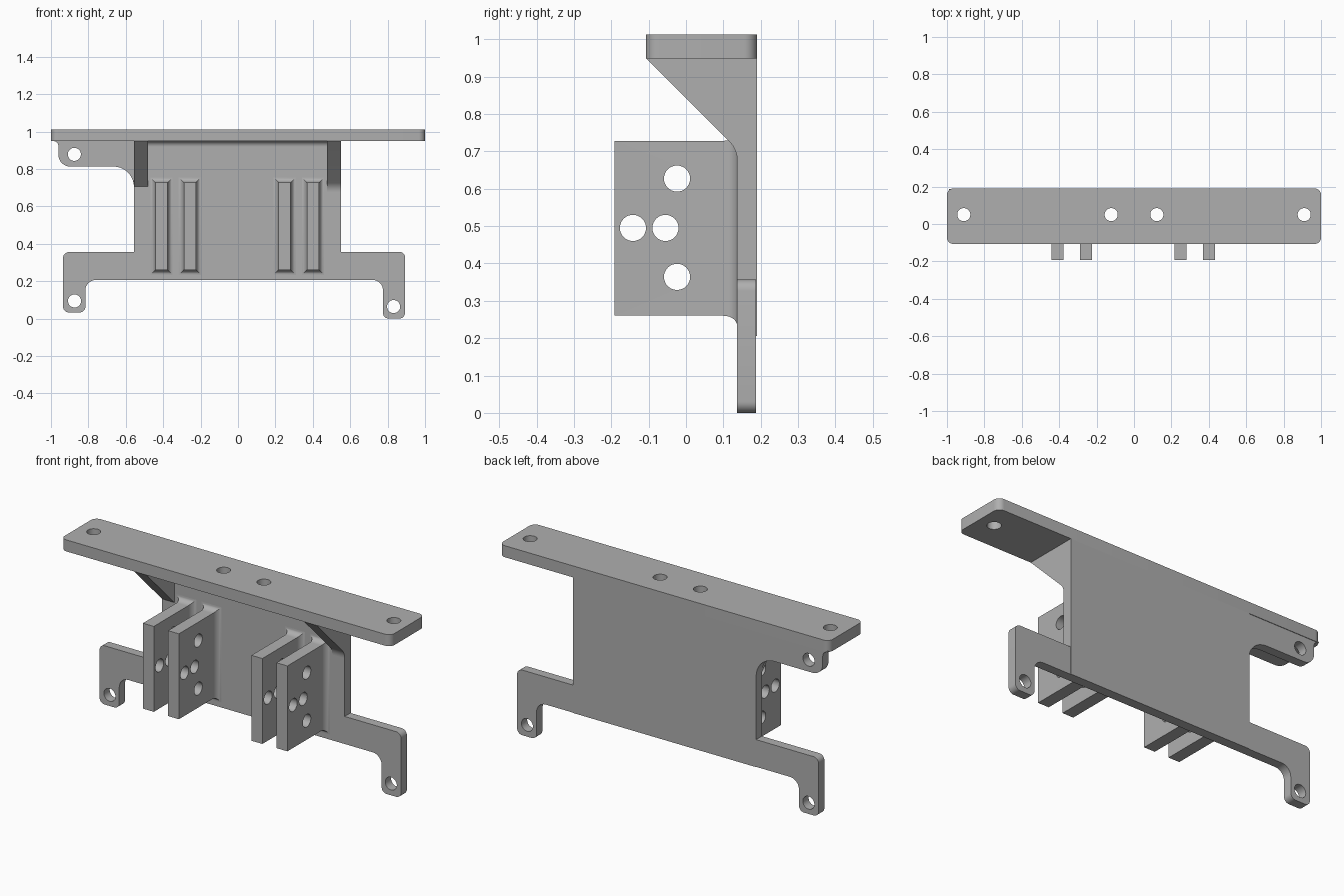
import bpy, bmesh, math
from mathutils import Vector

if "Cube" in bpy.data.objects:
    bpy.data.objects.remove(bpy.data.objects["Cube"])

grey = bpy.data.materials.new("plain grey")
grey.diffuse_color = (0.43, 0.43, 0.43, 1)
grey.use_nodes = True
grey.node_tree.nodes["Principled BSDF"].inputs["Base Color"].default_value = grey.diffuse_color

MAP = {"x": lambda u, v, w: (w, u, v),
       "y": lambda u, v, w: (u, w, v),
       "z": lambda u, v, w: (u, v, w)}
HOLE_R = 0.035


def rounded(points, steps=8):
    """Outline from (u, v) or (u, v, radius) corners."""
    out = []
    n = len(points)
    for i, p in enumerate(points):
        c = Vector(p[:2])
        if len(p) < 3:
            out.append(c)
            continue
        a = (Vector(points[i - 1][:2]) - c).normalized()
        b = (Vector(points[(i + 1) % n][:2]) - c).normalized()
        half = a.angle(b) / 2
        mid = c + (a + b).normalized() * p[2] / math.sin(half)
        t = p[2] / math.tan(half)
        s, e = c + a * t - mid, c + b * t - mid
        sweep = s.angle(e)
        for k in range(steps + 1):
            f = k / steps
            out.append(mid + (s * math.sin((1 - f) * sweep) + e * math.sin(f * sweep)) / math.sin(sweep))
    return out


def prism(name, points, axis, lo, hi, holes=(), finish=None):
    """Extrude an outline with round holes along an axis."""
    bm = bmesh.new()
    loops = [rounded(points)]
    for u, v in holes:
        loops.append([(u + HOLE_R * math.cos(k * math.tau / 32),
                       v + HOLE_R * math.sin(k * math.tau / 32)) for k in range(32)])
    edges = []
    for loop in loops:
        vs = [bm.verts.new(MAP[axis](q[0], q[1], lo)) for q in loop]
        edges += [bm.edges.new((vs[k - 1], vs[k])) for k in range(len(vs))]
    bmesh.ops.triangle_fill(bm, edges=edges, use_beauty=True,
                            normal=MAP[axis](0, 0, 1))
    ext = bmesh.ops.extrude_face_region(bm, geom=bm.faces[:], use_keep_orig=True)
    moved = [g for g in ext["geom"] if isinstance(g, bmesh.types.BMVert)]
    bmesh.ops.translate(bm, verts=moved, vec=MAP[axis](0, 0, hi - lo))
    bmesh.ops.recalc_face_normals(bm, faces=bm.faces[:])
    if finish:
        finish(bm)
    mesh = bpy.data.meshes.new(name)
    bm.to_mesh(mesh)
    bm.free()
    mesh.materials.append(grey)
    ob = bpy.data.objects.new(name, mesh)
    bpy.context.collection.objects.link(ob)
    return ob


def box(u0, v0, u1, v1, *r):
    return [(u0, v0, *r), (u1, v0, *r), (u1, v1, *r), (u0, v1, *r)]


FRONT, BACK, ARM_BACK = 0.137, 0.19, 0.187
XL, XR, UNDER = -0.556, 0.551, 0.949

# Top mounting plate and the upright panel
prism("top_plate", box(-1, -0.107, 1, BACK, 0.035), "z", UNDER, 1.012,
      [(x, 0.05) for x in (-0.91, -0.122, 0.122, 0.91)])
prism("back_panel", box(XL, 0.206, XR, UNDER), "y", FRONT, BACK)

# Lower arms with drop legs
prism("left_arm", [(XL, 0.206), (-0.816, 0.206, 0.055), (-0.816, 0.033, 0.03),
                   (-0.935, 0.033, 0.03), (-0.935, 0.355, 0.03), (XL, 0.355)],
      "y", FRONT, ARM_BACK, [(-0.874, 0.094)])
prism("right_arm", [(XR, 0.206), (0.775, 0.206, 0.055), (0.775, 0, 0.03),
                    (0.893, 0, 0.03), (0.893, 0.357, 0.03), (XR, 0.357)],
      "y", FRONT, ARM_BACK, [(0.832, 0.064)])

# Upper ear with blended corners
prism("upper_ear", [(XL, 0.955), (-0.99, 0.955), (-0.99, UNDER), (-0.96, UNDER, 0.028),
                    (-0.96, 0.813, 0.062), (XL, 0.813, 0.11), (XL, 0.70)],
      "y", FRONT, ARM_BACK, [(-0.875, 0.878)])

# Sloped gussets under the plate (the right one has a blended foot)
prism("left_gusset", [(-0.107, UNDER), (FRONT, 0.705), (FRONT, UNDER)], "x", XL, -0.481)
prism("right_gusset", [(-0.107, UNDER), (FRONT, 0.705, 0.07), (FRONT, 0.67),
                       (FRONT, UNDER)], "x", 0.476, XR)

# Cove between plate and panel
prism("plate_cove", [(0.105, UNDER), (FRONT, UNDER, 0.03), (FRONT, 0.917),
                     (0.145, 0.917), (0.145, 0.955), (0.105, 0.955)], "x", -0.481, 0.476)


# Hinge fins, each flaring into the panel with a cove
def flare(bm):
    root = [v for v in bm.verts if v.co.y > 0.0999]
    cx = sum(v.co.x for v in root) / 4
    base = [(v.co.x, v.co.z) for v in root]
    face = next(f for f in bm.faces if all(v in root for v in f.verts))
    for k in range(1, 8):
        a = k / 7 * math.pi / 2
        off, y = 0.027 * (1 - math.cos(a)), 0.1 + 0.037 * math.sin(a)
        face = bmesh.ops.extrude_discrete_faces(bm, faces=[face])["faces"][0]
        for v in face.verts:
            x, z = min(base, key=lambda b: (b[0] - v.co.x) ** 2 + (b[1] - v.co.z) ** 2)
            v.co = (x + math.copysign(off, x - cx), y, z + math.copysign(off, z - 0.5))


fin_holes = [(-0.024, 0.627), (-0.142, 0.495), (-0.055, 0.495), (-0.024, 0.364)]
for i, x in enumerate((-0.409, -0.257, 0.249, 0.401)):
    prism(f"hinge_fin_{i + 1}", box(-0.192, 0.26, 0.1, 0.728), "x", x - 0.033, x + 0.033,
          fin_holes, flare)

# Smooth the curved walls, keep edges crisp
for ob in bpy.context.collection.objects:
    ob.select_set(True)
    bpy.context.view_layer.objects.active = ob
bpy.ops.object.shade_smooth_by_angle(angle=math.radians(30))
